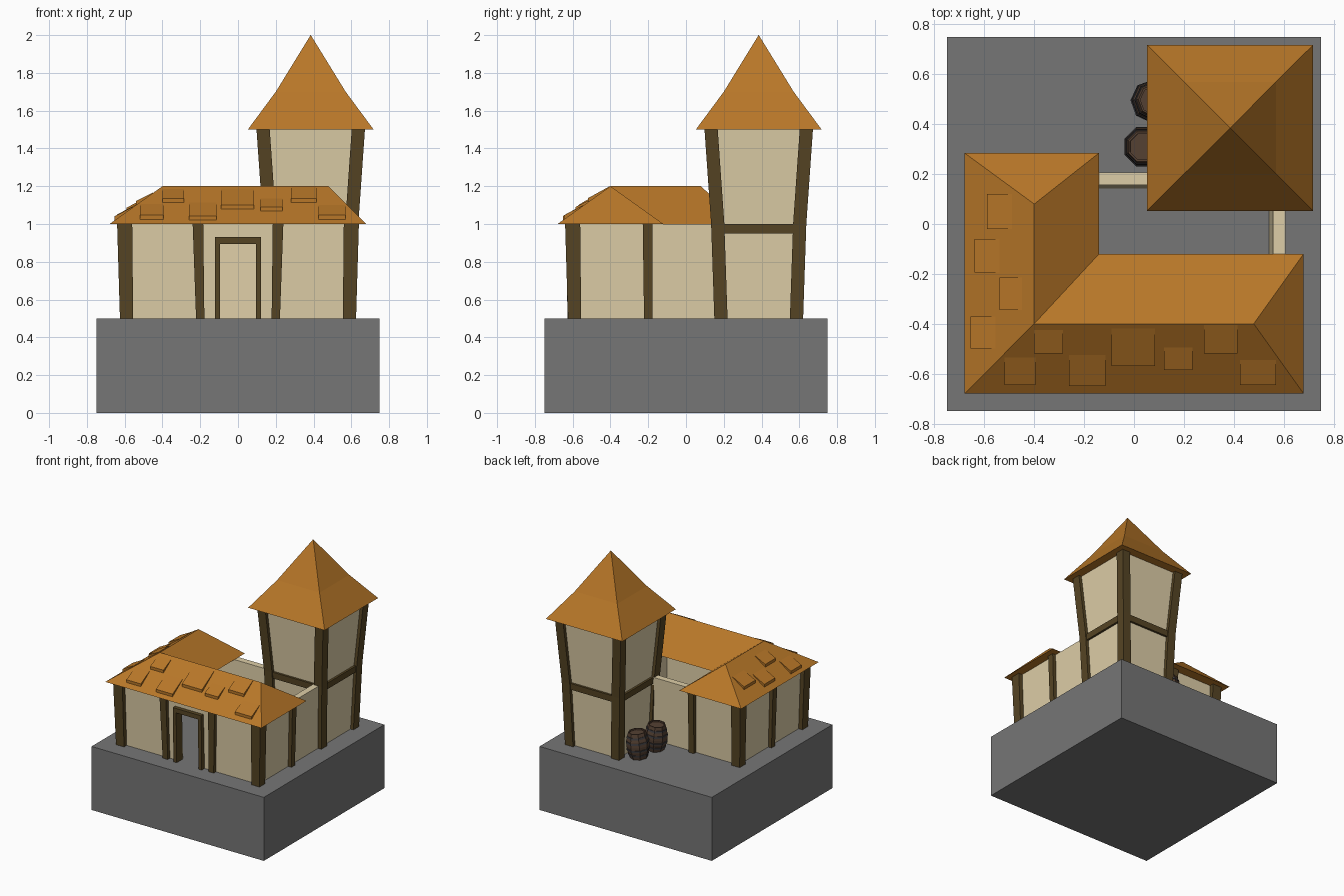
import bpy, bmesh, math
from mathutils import Matrix, Vector

if "Cube" in bpy.data.objects:
    bpy.data.objects.remove(bpy.data.objects["Cube"])


def lin(c):
    return [(v / 255 / 12.92) if v < 10 else ((v / 255 + 0.055) / 1.055) ** 2.4 for v in c] + [1]


def material(name, rgb):
    m = bpy.data.materials.new(name)
    m.diffuse_color = lin(rgb)
    m.use_nodes = True
    m.node_tree.nodes["Principled BSDF"].inputs["Base Color"].default_value = m.diffuse_color
    return m


STONE = material("stone", (118, 118, 118))
PLASTER = material("plaster", (222, 206, 167))
TIMBER = material("timber", (86, 69, 36))
TILE = material("roof_tile", (184, 119, 40))
WOOD = material("barrel_wood", (84, 64, 50))
IRON = material("barrel_iron", (62, 60, 62))


def mesh(name, verts, faces, mat):
    me = bpy.data.meshes.new(name)
    me.from_pydata(verts, [], faces)
    bm = bmesh.new()
    bm.from_mesh(me)
    bmesh.ops.recalc_face_normals(bm, faces=bm.faces)
    bm.to_mesh(me)
    bm.free()
    me.materials.append(mat)
    ob = bpy.data.objects.new(name, me)
    bpy.context.collection.objects.link(ob)
    return ob


def block(name, mat, *levels):
    """Stack of rectangles (z, x0, x1, y0, y1) skinned into a solid."""
    v, f = [], []
    for z, x0, x1, y0, y1 in levels:
        v += [(x0, y0, z), (x1, y0, z), (x1, y1, z), (x0, y1, z)]
    for k in range(0, len(v) - 4, 4):
        f += [(k + i, k + (i + 1) % 4, k + 4 + (i + 1) % 4, k + 4 + i) for i in range(4)]
    n = len(v)
    f += [(0, 1, 2, 3), (n - 4, n - 3, n - 2, n - 1)]
    return mesh(name, v, f, mat)


def post(name, *levels):
    """Leaning timber: levels of (z, centre x, centre y, half x, half y)."""
    block(name, TIMBER, *[(z, x - a, x + a, y - b, y + b) for z, x, y, a, b in levels])


# Plinth
block("plinth", STONE, (0, -.75, .75, -.75, .75), (.5, -.75, .75, -.75, .75))

# Outer walls, leaning outward towards the top and open to the courtyard
T = .05


def lean(z):
    return .592 + .03 * (z - .5)


def walls(z0, z1, make):
    return [(z,) + make(lean(z)) for z in (z0, z1)]


block("left_wall", PLASTER, *walls(.5, 1, lambda o: (-o, -o + T, -o, o - .4)))
block("right_wall", PLASTER, *walls(.5, 1, lambda o: (o - T, o, -o, .2)))
block("back_wall", PLASTER, *walls(.5, 1, lambda o: (-o, .2, o - .4 - T, o - .4)))
block("front_wall_left", PLASTER, *walls(.5, 1, lambda o: (-o, -.1, -o, -o + T)))
block("front_wall_right", PLASTER, *walls(.5, 1, lambda o: (.1, o, -o, -o + T)))
block("wall_over_door", PLASTER, *walls(.9, 1, lambda o: (-.1, .1, -o, -o + T)))

# Timber corner posts and middle posts of the house
for i, (sx, yb, yt) in enumerate([(-1, -.59, -.60), (1, -.59, -.60), (-1, .19, .20)]):
    post(f"corner_post_{i}", (.5, sx * .59, yb, .035, .035), (1, sx * .60, yt, .04, .04))
for s, side in ((-1, "left"), (1, "right")):
    post(f"front_post_{side}", (.5, s * .2, -.59, .022, .03), (1, s * .212, -.605, .028, .03))
    post(f"side_post_{side}", (.5, s * .59, -.2, .03, .022), (1, s * .605, -.203, .03, .026))
    post(f"door_jamb_{side}", (.5, s * .109, -.592, .014, .035), (.93, s * .109, -.6, .014, .035))
post("back_post", (.5, -.2, .19, .022, .03), (1, -.205, .205, .026, .03))
post("door_lintel", (.895, 0, -.6, .123, .035), (.93, 0, -.6, .123, .035))

# L-shaped hipped roof
eaves = [(-.68, -.68), (.68, -.68), (.68, -.12), (-.14, -.12), (-.14, .285), (-.68, .285)]
ridge = [(-.4, -.4), (.48, -.4), (-.4, .08)]
mesh("house_roof", [(x, y, 1) for x, y in eaves] + [(x, y, 1.2) for x, y in ridge],
     [(0, 1, 7, 6), (1, 2, 7), (2, 3, 6, 7), (3, 4, 8, 6), (4, 5, 8), (5, 0, 6, 8),
      (5, 4, 3, 0), (3, 2, 1, 0)], TILE)


# Loose tiles: wedges lifted at the lower edge; (along0, along1, low, high) in plan
def shingle(name, a0, a1, low, high, left):
    def z(d):
        return 1 + (d + .68) * .2 / .28
    v = []
    for a in (a0, a1):
        for d, h in ((low, z(low) - .005), (low, z(low) + .022), (high, z(high) + .003), (high, z(high) - .01)):
            v.append((d, a, h) if left else (a, d, h))
    mesh(name, v, [(0, 1, 2, 3), (4, 5, 6, 7)] + [(i, (i + 1) % 4, 4 + (i + 1) % 4, 4 + i) for i in range(4)], TILE)


front = [(-.52, -.395, -.645, -.535), (-.40, -.285, -.52, -.425), (-.26, -.115, -.65, -.525),
         (-.09, .085, -.57, -.42), (.12, .235, -.585, -.495), (.28, .415, -.52, -.405), (.425, .57, -.645, -.545)]
side = [(-.02, .12, -.59, -.49), (-.195, -.06, -.64, -.54), (-.345, -.215, -.54, -.45), (-.5, -.37, -.655, -.555)]
for i, t in enumerate(front):
    shingle(f"front_shingle_{i}", *t, False)
for i, t in enumerate(side):
    shingle(f"side_shingle_{i}", *t, True)

# Tower: walls, corner posts, middle beam, kinked pyramid roof
C = .385


def sq(z, h):
    return (z, C - h, C + h, C - h, C + h)


block("tower_walls", PLASTER, sq(.5, .21), sq(1, .228), sq(1.5, .262))
for i, (sx, sy) in enumerate([(-1, -1), (1, -1), (1, 1), (-1, 1)]):
    post(f"tower_post_{i}", *[(z, C + sx * (h - .035), C + sy * (h - .035), .035, .035)
                              for z, h in ((.5, .235), (1, .252), (1.5, .287))])
block("tower_beam", TIMBER, sq(.95, .243), sq(1, .245))
block("tower_roof", TILE, sq(1.5, .333), sq(1.7, .185), sq(2, .0005))


# Barrels: eight-sided staves with hoops and a sunken lid
def lathe(name, profile, mat, matrix, n=8):
    v = [(r * math.cos(2 * math.pi * (k + .5) / n), r * math.sin(2 * math.pi * (k + .5) / n), z)
         for r, z in profile for k in range(n)]
    f = [(j * n + k, j * n + (k + 1) % n, (j + 1) * n + (k + 1) % n, (j + 1) * n + k)
         for j in range(len(profile) - 1) for k in range(n)]
    f += [tuple(range(n)), tuple(range(len(v) - n, len(v)))]
    mesh(name, [matrix @ Vector(p) for p in v], f, mat)


def barrel(name, x, y, tilt, turn):
    m = (Matrix.Translation((x, y, .502)) @ Matrix.Rotation(turn, 4, 'Z') @ Matrix.Rotation(tilt, 4, 'Y'))
    lathe(name, [(.064, 0), (.08, .06), (.083, .1), (.08, .14), (.064, .2), (.056, .2), (.056, .188)], WOOD, m)
    for i, (z, r0, r1) in enumerate([(.025, .074, .077), (.065, .084, .086), (.12, .086, .084), (.16, .077, .074)]):
        lathe(f"{name}_hoop_{i}", [(r0, z), (r1, z + .014)], IRON, m)


barrel("barrel_near_wall", .05, .31, math.radians(4), math.pi)
barrel("barrel_outer", .065, .49, math.radians(-5), math.radians(200))
